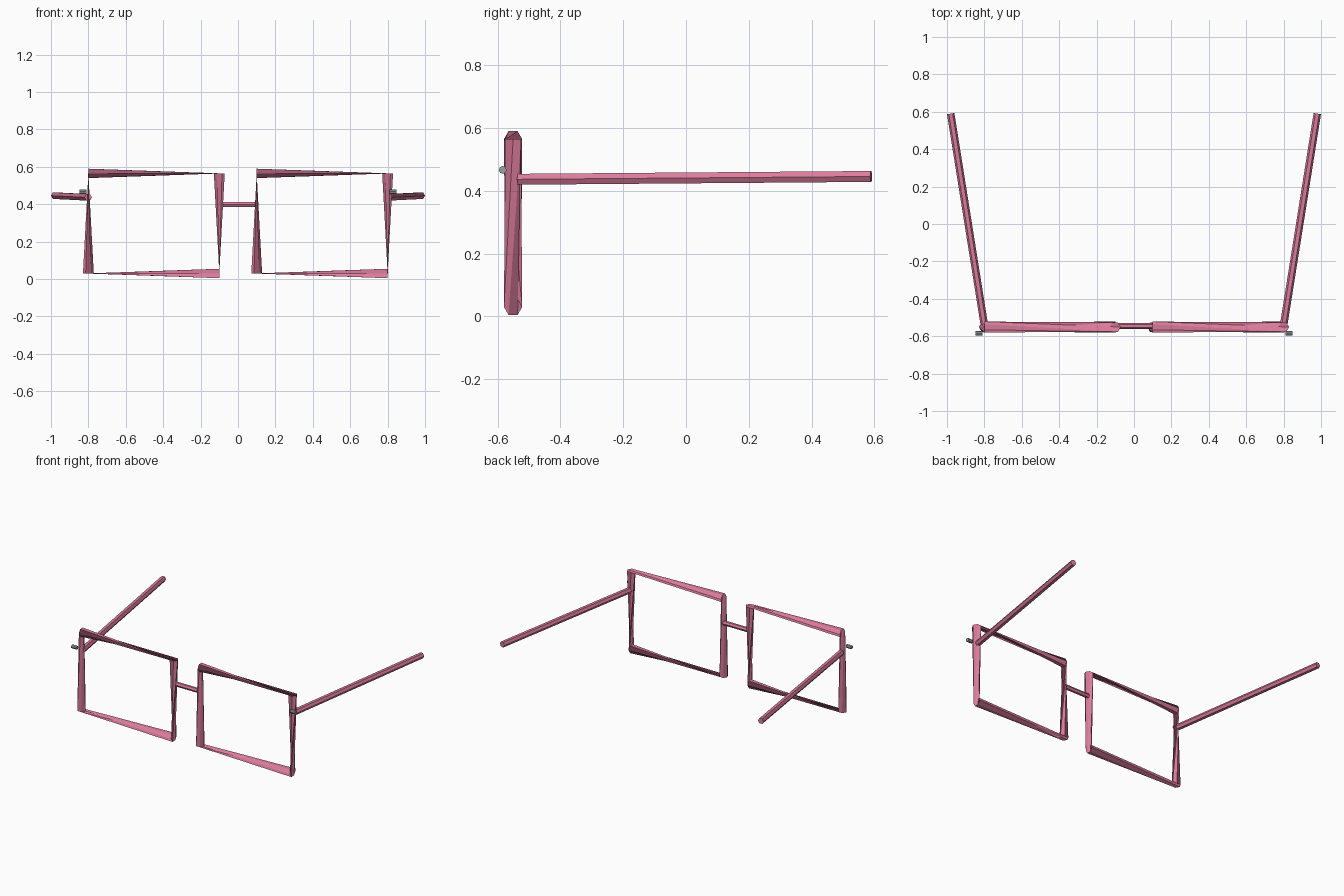
import bpy, bmesh, math
from mathutils import Vector

if "Cube" in bpy.data.objects:
    bpy.data.objects.remove(bpy.data.objects["Cube"])


def material(name, rgb):
    m = bpy.data.materials.new(name)
    m.diffuse_color = (*rgb, 1)
    m.use_nodes = True
    m.node_tree.nodes["Principled BSDF"].inputs["Base Color"].default_value = m.diffuse_color
    return m


PINK = material("rose_pink", (0.70, 0.20, 0.33))
GREY = material("screw_grey", (0.30, 0.36, 0.36))

X, Y, Z = Vector((1, 0, 0)), Vector((0, 1, 0)), Vector((0, 0, 1))


def ring(bm, centre, a, b, radius, sides=6):
    """Polygon ring with its first corner along direction a."""
    return [bm.verts.new(Vector(centre) + radius * (math.cos(t) * a + math.sin(t) * b))
            for t in (2 * math.pi * i / sides for i in range(sides))]


def bridge(bm, r0, r1):
    n = len(r0)
    for i in range(n):
        j = (i + 1) % n
        bm.faces.new((r0[i], r0[j], r1[j], r1[i]))


def finish(bm, name, mat):
    bmesh.ops.recalc_face_normals(bm, faces=bm.faces)
    me = bpy.data.meshes.new(name)
    bm.to_mesh(me)
    bm.free()
    me.materials.append(mat)
    ob = bpy.data.objects.new(name, me)
    bpy.context.collection.objects.link(ob)
    return ob


def rod(name, p0, p1, radius, mat, side=Y, sides=6):
    """Capped straight rod whose corners point along the side direction."""
    p0, p1 = Vector(p0), Vector(p1)
    d = (p1 - p0).normalized()
    a = (side - d * side.dot(d)).normalized()
    b = d.cross(a)
    bm = bmesh.new()
    r0, r1 = (ring(bm, p, a, b, radius, sides) for p in (p0, p1))
    bridge(bm, r0, r1)
    bm.faces.new(r0[::-1])
    bm.faces.new(r1)
    return finish(bm, name, mat)


def rim(name, left, right):
    """Rectangular lens rim: each bar twists a quarter turn between corners."""
    top, low, y = 0.565, 0.03, -0.551
    corners = [((left, y, top), Y, Z), ((right, y, top), X, -Y),
               ((right, y, low), -Y, Z), ((left, y, low), X, Y)]
    bm = bmesh.new()
    rings = [ring(bm, c, a, b, 0.029) for c, a, b in corners]
    for i in range(4):
        bridge(bm, rings[i], rings[(i + 1) % 4])
    return finish(bm, name, PINK)


# Lens rims
rim("left_rim", -0.8, -0.1)
rim("right_rim", 0.1, 0.8)

# Nose bridge
rod("nose_bridge", (-0.1, -0.546, 0.398), (0.1, -0.546, 0.398), 0.0155, PINK)

# Temples and hinge screws
for s, label in ((-1, "left"), (1, "right")):
    rod(label + "_temple", (s * 0.801, -0.535, 0.437), (s * 0.98, 0.59, 0.446),
        0.02, PINK, side=X)
    rod(label + "_hinge_screw", (s * 0.81, -0.584, 0.467), (s * 0.848, -0.584, 0.467),
        0.0125, GREY, side=Z, sides=8)
